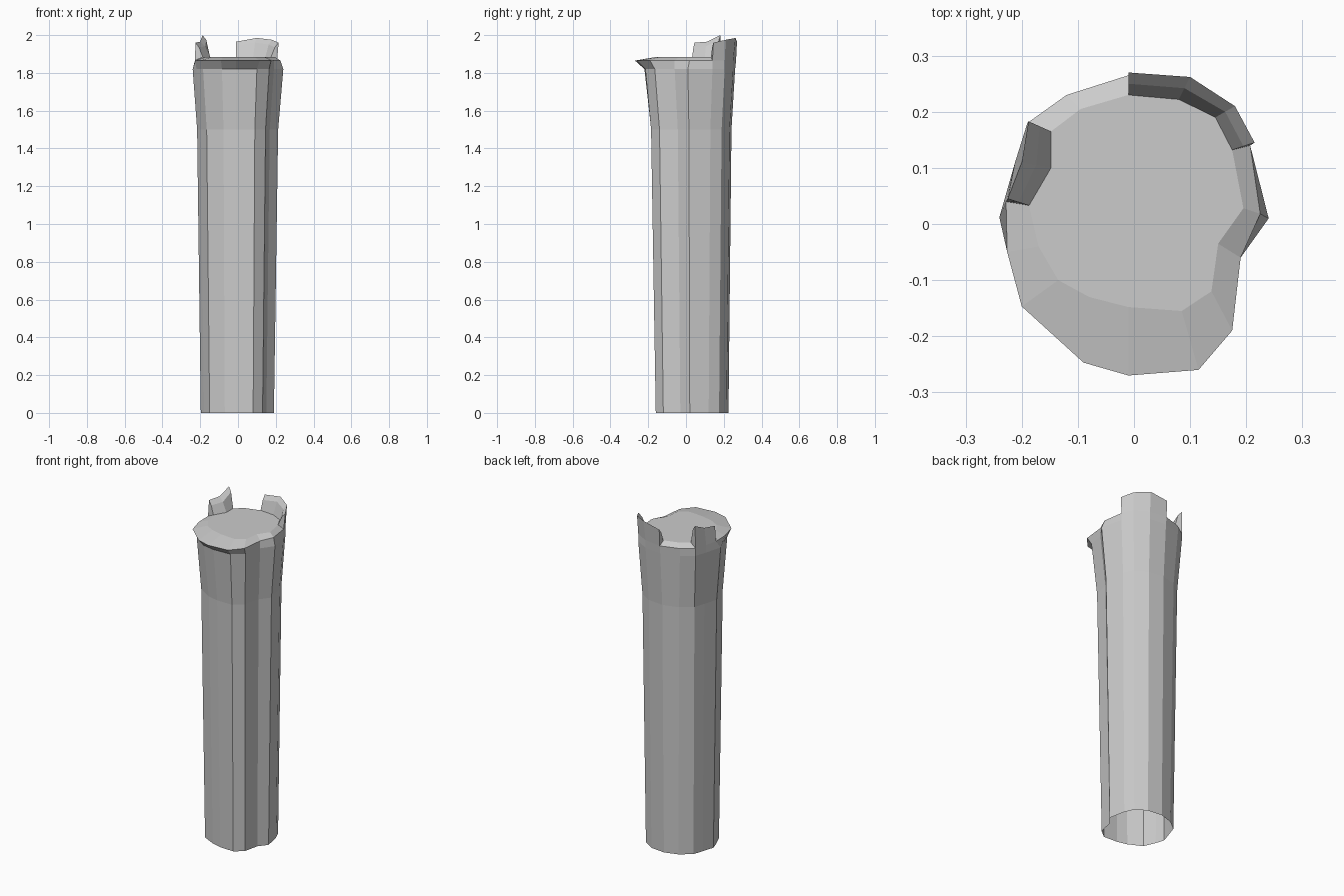
import bpy, bmesh

if "Cube" in bpy.data.objects:
    bpy.data.objects.remove(bpy.data.objects["Cube"])

# Cross-sections of the trunk, clockwise from the back
foot = [(-.01, .225), (.08, .215), (.145, .175), (.17, .12), (.19, .02), (.15, -.03), (.13, -.12), (.08, -.16),
        (-.01, -.155), (-.07, -.14), (-.15, -.1), (-.18, -.03), (-.197, .02), (-.175, .09), (-.155, .15), (-.09, .2)]
shoulder = [(-.01, .26), (.095, .25), (.175, .205), (.207, .14), (.24, .01), (.19, -.06), (.165, -.165), (.1, -.215),
            (-.01, -.22), (-.085, -.205), (-.185, -.13), (-.22, -.04), (-.24, .012), (-.212, .11), (-.19, .18), (-.12, .23)]
inner = [(-.01, .23), (.08, .222), (.145, .19), (.175, .132), (.195, .028), (.15, -.035), (.138, -.12), (.085, -.155),
         (-.01, -.148), (-.08, -.13), (-.135, -.1), (-.17, -.04), (-.187, .033), (-.148, .1), (-.148, .165), (-.095, .205)]

# Lip overrides: the front flares outward, the rest follows the shoulder
lip = list(shoulder)
lip[0], lip[4] = (-.01, .265), (.225, .018)
lip[6:12] = [(.175, -.19), (.115, -.26), (-.01, -.27), (-.09, -.247), (-.2, -.147), (-.226, -.05)]
lip[12] = (-.228, .04)

N = len(foot)
bm = bmesh.new()


def ring(pts, z):
    zs = z if isinstance(z, list) else [z] * N
    return [bm.verts.new((x, y, h)) for (x, y), h in zip(pts, zs)]


def bridge(a, b, skip=()):
    for i in range(len(a)):
        if i not in skip:
            j = (i + 1) % len(a)
            bm.faces.new((a[j], a[i], b[i], b[j]))


# Shaft and lip
waist = [(a + .45 * (c - a), b + .45 * (d - b)) for (a, b), (c, d) in zip(foot, shoulder)]
r_foot, r_waist, r_shoulder = ring(foot, 0), ring(waist, 1.5), ring(shoulder, 1.82)
r_lip = ring(lip, [1.865] * N)
r_in = ring(inner, 1.885)
bridge(r_foot, r_waist)
bridge(r_waist, r_shoulder)
bridge(r_shoulder, r_lip)

# Jagged bark splinters rising from the lip: lip index -> (x, y, z) of the crest
splinters = [
    {0: (-.01, .27, 1.965), 1: (.1, .262, 1.985), 2: (.18, .21, 1.975), 3: (.215, .145, 1.96)},
    {12: (-.225, .045, 1.96), 13: (-.2, .11, 1.965), 14: (-.188, .183, 2.0)},
]
raised = set()
for crest in splinters:
    cols = []
    for i, c in crest.items():
        q = r_in[i].co
        top = bm.verts.new(c)
        back = bm.verts.new((c[0] + .5 * (q.x - c[0]), c[1] + .5 * (q.y - c[1]), c[2] - .025))
        cols.append((r_lip[i], top, back, r_in[i]))
    for a, b in zip(cols, cols[1:]):
        for k in range(3):
            bm.faces.new((b[k], a[k], a[k + 1], b[k + 1]))
    bm.faces.new(cols[0])
    bm.faces.new(cols[-1][::-1])
    raised |= set(list(crest)[:-1])
bridge(r_lip, r_in, raised)

# Broken top surface; the bottom stays open
centre = bm.verts.new((0, .02, 1.885))
for i in range(N):
    bm.faces.new((r_in[(i + 1) % N], r_in[i], centre))
bmesh.ops.recalc_face_normals(bm, faces=bm.faces)

me = bpy.data.meshes.new("broken_trunk")
bm.to_mesh(me)
bm.free()
bpy.context.collection.objects.link(bpy.data.objects.new("broken_trunk", me))
